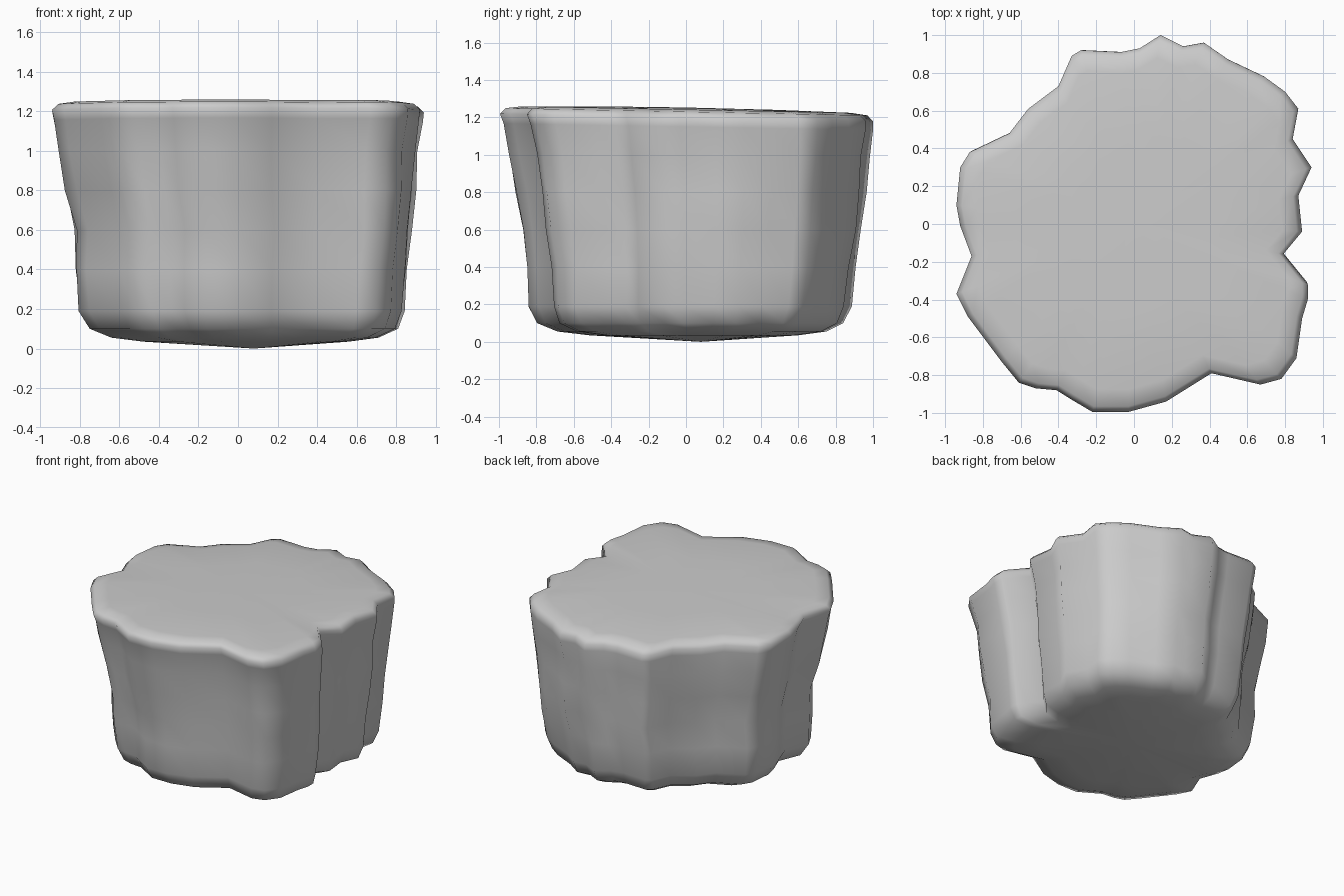
import bpy, bmesh, math

if "Cube" in bpy.data.objects:
    bpy.data.objects.remove(bpy.data.objects["Cube"])

# Lobed outline seen from above, clockwise from the back tip
OUTLINE = [
    (.14, 1.0), (.26, .94), (.37, .96), (.50, .87), (.69, .78), (.80, .70), (.87, .61),
    (.84, .45), (.94, .30), (.87, .15), (.89, -.04), (.79, -.16), (.92, -.32), (.92, -.40),
    (.89, -.50), (.86, -.71), (.78, -.82), (.67, -.85), (.41, -.79), (.17, -.94),
    (-.03, -.995), (-.22, -.995), (-.33, -.93), (-.41, -.88), (-.52, -.87), (-.61, -.84),
    (-.70, -.73), (-.88, -.49), (-.94, -.37), (-.86, -.17), (-.92, -.01), (-.94, .10),
    (-.92, .30), (-.87, .38), (-.66, .48), (-.56, .61), (-.40, .73), (-.33, .89),
    (-.28, .92), (-.07, .91), (.03, .93)]

# Stacked rings: height, left, right, front, back extents
RINGS = [
    (.035, -.48, .56, -.52, .60), (.055, -.64, .71, -.69, .75), (.10, -.75, .81, -.80, .84),
    (.19, -.80, .84, -.84, .88), (.40, -.82, .86, -.85, .91), (.60, -.82, .88, -.88, .94),
    (.80, -.87, .895, -.91, .96), (1.0, -.905, .91, -.945, .98), (1.15, -.93, .935, -.98, 1.0),
    (1.20, -.94, .94, -1.0, 1.0), (1.23, -.91, .91, -.97, .97), (1.242, -.83, .83, -.88, .88),
    (1.25, -.45, .45, -.48, .48)]


def remap(v, lo, hi, size):
    return lo + (v / size + 1) / 2 * (hi - lo)


bm = bmesh.new()
loops = []
for k, (z, x0, x1, y0, y1) in enumerate(RINGS):
    loop = []
    for i, (px, py) in enumerate(OUTLINE):
        # slight weathered unevenness on the walls, gentle tilt on the top
        w = 1 + (.008 * math.sin(i * .9 + z * 9) if 2 < k < 8 else 0)
        x = remap(px * w, x0, x1, .94)
        y = remap(py * w, y0, y1, 1)
        tilt = -.02 * y * min(1, max(0, (z - .8) / .4))
        loop.append(bm.verts.new((x, y, z + tilt)))
    loops.append(loop)

# Walls, then fans closing underside and top
n = len(OUTLINE)
for a, b in zip(loops, loops[1:]):
    for i in range(n):
        j = (i + 1) % n
        bm.faces.new((a[i], a[j], b[j], b[i]))
for loop, tip in ((loops[0], (.08, .08, 0)), (loops[-1], (0, 0, 1.253))):
    c = bm.verts.new(tip)
    for i in range(n):
        bm.faces.new((loop[i], loop[(i + 1) % n], c))
bmesh.ops.recalc_face_normals(bm, faces=bm.faces)

mesh = bpy.data.meshes.new("rock_stump")
bm.to_mesh(mesh)
bm.free()
stump = bpy.data.objects.new("rock_stump", mesh)
bpy.context.collection.objects.link(stump)
bpy.context.view_layer.objects.active = stump
stump.select_set(True)
bpy.ops.object.shade_smooth()
